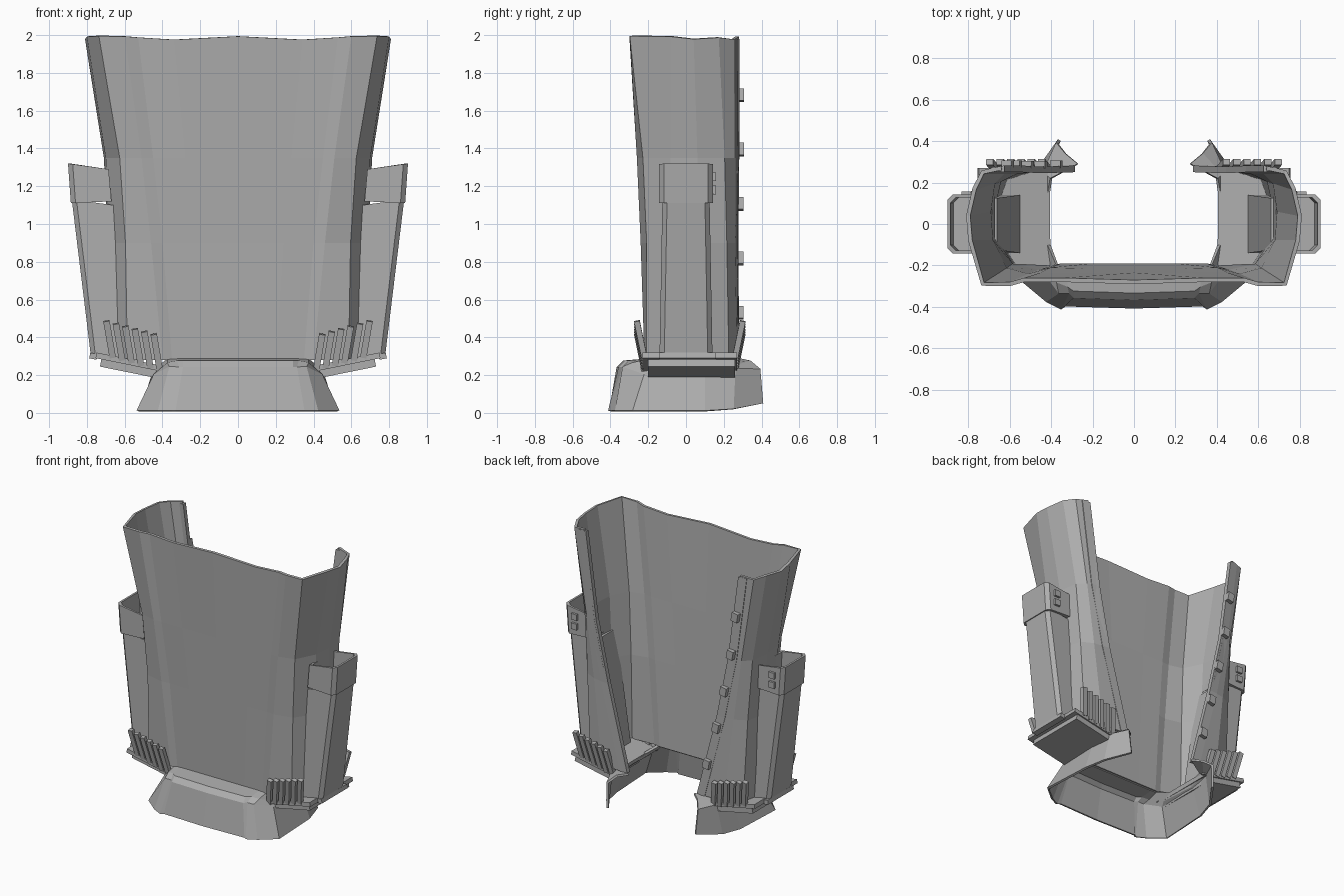
import bpy, bmesh
from math import sin, pi
from mathutils import Vector, Matrix

if "Cube" in bpy.data.objects:
    bpy.data.objects.remove(bpy.data.objects["Cube"])


def make_material(name, colour):
    mat = bpy.data.materials.new(name)
    mat.use_nodes = True
    mat.diffuse_color = colour
    mat.node_tree.nodes["Principled BSDF"].inputs["Base Color"].default_value = colour
    return mat


grey = make_material("plain grey", (.42, .42, .42, 1))


def finish(name, bm, mirror=True, thickness=0):
    """Turn a bmesh into an object, optionally mirrored and thickened."""
    bmesh.ops.recalc_face_normals(bm, faces=bm.faces)
    mesh = bpy.data.meshes.new(name)
    bm.to_mesh(mesh)
    bm.free()
    mesh.materials.append(grey)
    obj = bpy.data.objects.new(name, mesh)
    bpy.context.collection.objects.link(obj)
    if mirror:
        obj.modifiers.new("Mirror", "MIRROR").use_clip = True
    if thickness:
        solid = obj.modifiers.new("Thickness", "SOLIDIFY")
        solid.thickness = thickness
        solid.offset = 0
    return obj


def loft(name, rows, closed=False, cap=False, **options):
    """Bridge successive rows of points with quads."""
    bm = bmesh.new()
    grid = [[bm.verts.new(p) for p in row] for row in rows]
    count = len(rows[0])
    for low, high in zip(grid, grid[1:]):
        for i in range(count if closed else count - 1):
            j = (i + 1) % count
            bm.faces.new((low[i], low[j], high[j], high[i]))
    if cap:
        bm.faces.new(grid[0])
        bm.faces.new(grid[-1])
    return finish(name, bm, **options)


def block(name, centre, size, turn=None, mirror=True):
    """Rectangular block, turned about its own centre."""
    bm = bmesh.new()
    matrix = Matrix.Translation(centre) @ (turn or Matrix()) @ Matrix.Diagonal((*size, 1))
    bmesh.ops.create_cube(bm, size=1, matrix=matrix)
    return finish(name, bm, mirror)


def ring(x0, x1, half, z0, z1, cut=.025):
    """Chamfered rectangle; z runs from z0 at x0 to z1 at x1."""
    outline = [(x0, -half), (x1 - cut, -half), (x1, cut - half),
               (x1, half - cut), (x1 - cut, half), (x0, half)]
    return [(x, y, z0 + (z1 - z0) * (x - x0) / (x1 - x0)) for x, y in outline]


# Torso shell: half sections from the front centre round to the back edge
sections = {
    .28: [(0, -.20), (.20, -.20), (.35, -.20), (.40, -.21), (.58, -.20), (.66, -.08),
          (.67, .08), (.62, .22), (.50, .26), (.30, .27)],
    .90: [(0, -.225), (.24, -.225), (.40, -.22), (.46, -.23), (.59, -.20), (.67, -.08),
          (.68, .08), (.65, .21), (.57, .25), (.46, .265)],
    1.35: [(0, -.245), (.28, -.245), (.45, -.245), (.51, -.25), (.62, -.22), (.69, -.08),
           (.70, .06), (.68, .20), (.63, .25), (.555, .27)],
    1.98: [(0, -.28), (.34, -.27), (.53, -.27), (.60, -.29), (.73, -.29), (.79, -.08),
           (.80, .04), (.77, .17), (.73, .25), (.64, .27)],
}
keys = sorted(sections)


def section_at(z):
    low = max(k for k in keys[:-1] if k <= z)
    high = keys[keys.index(low) + 1]
    t = (z - low) / (high - low)
    return [Vector((*a, z)).lerp(Vector((*b, z)), t)
            for a, b in zip(sections[low], sections[high])]


shell = [section_at(z) for z in keys]
for i, point in enumerate(shell[-1]):
    point.z += (.014, -.004, .008, .014, .016, .014, 0, .008, -.002, .012)[i]
loft("torso_shell", shell, thickness=.02)

# Raised trim along both edges of the back opening
trim = []
for z in keys:
    edge, inner = section_at(z)[-1], section_at(z)[-2]
    step = (inner - edge).normalized() * .05
    trim.append([edge + Vector((-.015, -.02, 0)), edge + Vector((-.015, .012, 0)),
                 edge + step + Vector((0, .014, 0)), edge + step])
loft("back_edge_trim", trim, closed=True, cap=True)

# Clips up one back edge
for i in range(5):
    z = .53 + i * .288
    edge = section_at(z)[-1]
    block(f"edge_clip_{i + 1}", (-edge.x - .01, edge.y + .02, z), (.05, .035, .065),
          Matrix.Rotation(-.18, 4, "Y"), mirror=False)

# Flared skirt round the hips, open at the back
skirt = [
    [(0, -.20, .28), (.29, -.20, .28), (.32, -.20, .28), (.37, -.20, .28), (.41, -.10, .25),
     (.42, .10, .24), (.40, .22, .26), (.27, .29, .28)],
    [(0, -.33, .27), (.29, -.32, .27), (.32, -.30, .27), (.37, -.28, .26), (.42, -.18, .22),
     (.43, .10, .21), (.42, .24, .24), (.33, .34, .27)],
    [(0, -.36, .24), (.29, -.35, .24), (.31, -.33, .24), (.36, -.33, .24), (.44, -.22, .20),
     (.45, .10, .20), (.43, .26, .23), (.37, .39, .23)],
    [(0, -.40, .01), (.33, -.39, .01), (.35, -.405, .01), (.42, -.37, .01), (.53, -.28, .01),
     (.51, .10, .01), (.47, .25, .02), (.36, .405, .05)],
]
loft("hip_skirt", skirt, thickness=.016)

# Slanted shelf and its underplate on each side
slant = Matrix.Rotation(-.2, 4, "Y")
block("side_shelf", (.58, .02, .27), (.35, .50, .03), slant)
block("shelf_underplate", (.58, .03, .235), (.30, .46, .04), slant)

# Leaning ribs standing on the shelf, front and back
for side, place, y in ((-1, "front", -.24), (1, "back", .28)):
    for i in range(6):
        x = .43 + i * .05
        turn = Matrix.Rotation(.17, 4, "Y") @ Matrix.Rotation(-.2 * side, 4, "X")
        block(f"{place}_rib_{i + 1}", (x, y, .32 + i * .014), (.034, .03, .20), turn)

# Tall side boxes, leaning outwards
loft("side_box", [ring(.55, .78, .14, .27, .31), ring(.66, .88, .125, 1.10, 1.13)],
     closed=True, cap=True)

# Open collar on top of each box, with a sunken floor
collar = [ring(.67, .885, .142, 1.12, 1.11), ring(.685, .90, .142, 1.29, 1.32),
          ring(.70, .885, .127, 1.29, 1.32), ring(.69, .872, .127, 1.14, 1.14)]
loft("box_collar", collar, closed=True, cap=True)

# Two small catches on the back of each collar
for i in range(2):
    block(f"collar_catch_{i + 1}", (.81, .148, 1.18 + i * .07), (.045, .02, .045))

# Low strip along the foot of each box
block("box_foot", (.765, .01, .30), (.04, .30, .03), slant)
